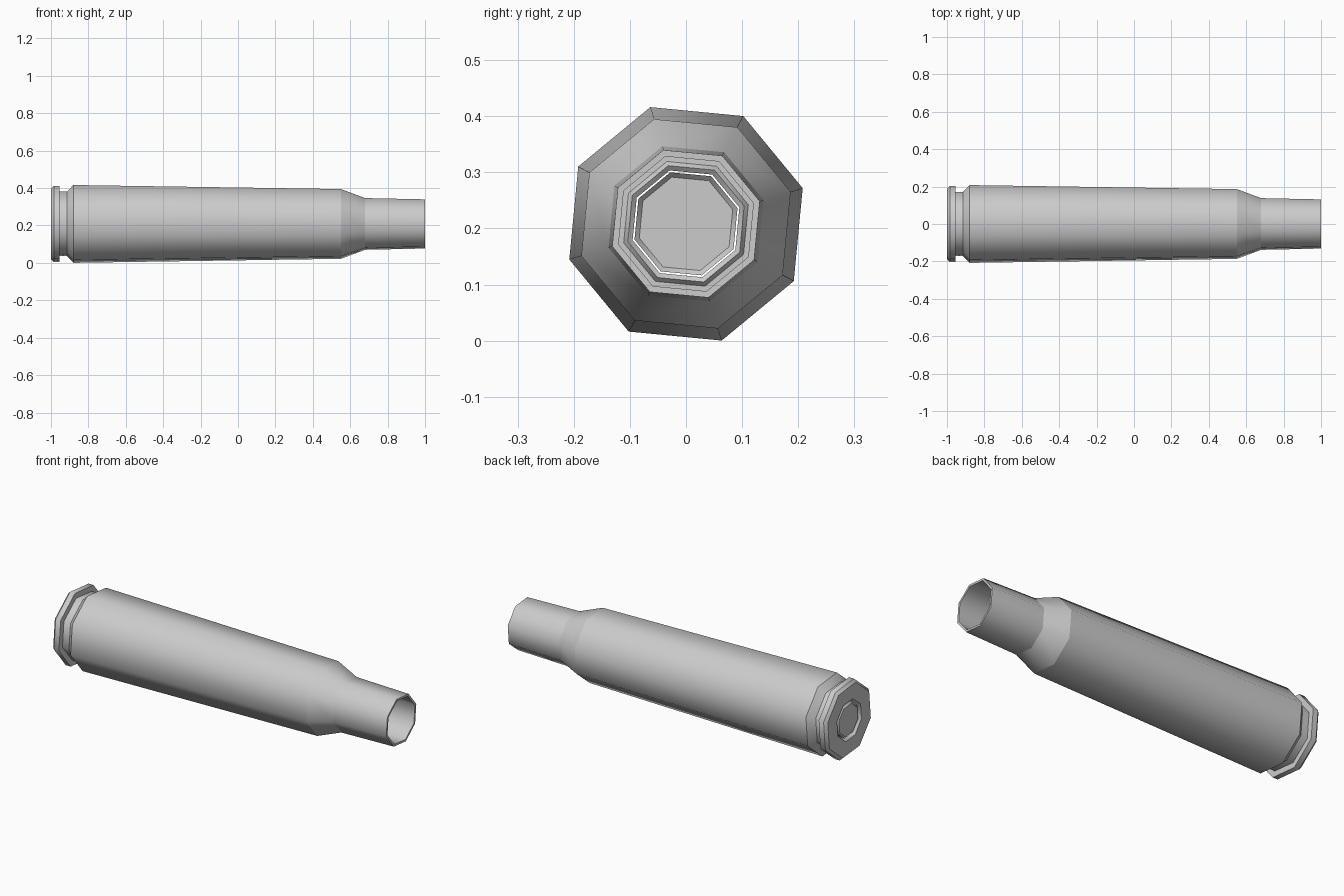
import bpy, bmesh, math

if "Cube" in bpy.data.objects:
    bpy.data.objects.remove(bpy.data.objects["Cube"])

SIDES = 8
PHASE = math.radians(17)      # twist of the octagon about the long axis
AXIS_Z = 0.2083               # height of the long axis


def lathe(name, profile, cap_start=False):
    """Revolve (x, radius) points around the x axis, sharp across the rings."""
    bm = bmesh.new()
    rings = []
    for x, r in profile:
        ring = []
        for k in range(SIDES):
            a = PHASE + 2 * math.pi * k / SIDES
            ring.append(bm.verts.new((x, r * math.cos(a), AXIS_Z + r * math.sin(a))))
        rings.append(ring)
    for a, b in zip(rings, rings[1:]):
        for k in range(SIDES):
            n = (k + 1) % SIDES
            bm.faces.new((a[k], a[n], b[n], b[k]))
    if cap_start:
        bm.faces.new(list(reversed(rings[0])))
    for f in bm.faces:
        f.smooth = True
    for ring in rings:
        for k in range(SIDES):
            e = bm.edges.get((ring[k], ring[(k + 1) % SIDES]))
            if e:
                e.smooth = False
    mesh = bpy.data.meshes.new(name)
    bm.to_mesh(mesh)
    bm.free()
    obj = bpy.data.objects.new(name, mesh)
    bpy.context.collection.objects.link(obj)
    return obj


# Case: primer hole, rim, extractor groove, tapered body, shoulder, neck
case = lathe("case", [
    (-0.985, 0.0995), (-1.0, 0.112),
    (-1.0, 0.197), (-0.985, 0.2125), (-0.955, 0.2125),
    (-0.955, 0.18), (-0.915, 0.18), (-0.88, 0.2175),
    (0.55, 0.195), (0.68, 0.1445), (1.0, 0.1375),
])

# Wall thickness, grown inward
wall = case.modifiers.new("wall", 'SOLIDIFY')
wall.thickness = 0.011
wall.offset = -1
wall.use_even_offset = True

# Primer: shallow cup set in the base with a hairline gap
lathe("primer", [(-0.995, 0.087), (-0.985, 0.096), (-0.965, 0.096)], cap_start=True)
